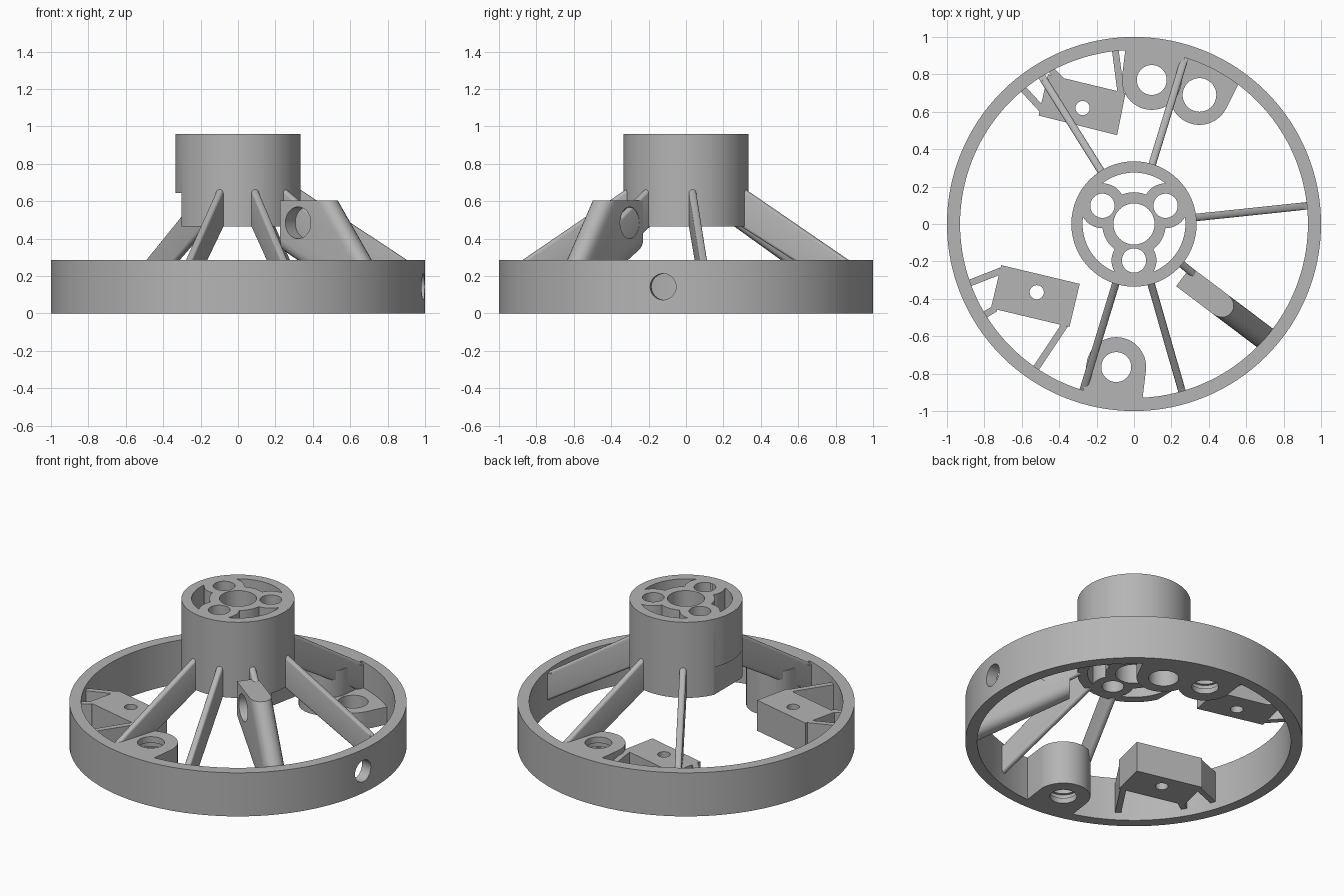
import bpy, bmesh
from math import cos, sin, radians, atan2, sqrt, pi, hypot
from mathutils import Matrix, Vector

cube = bpy.data.objects.get("Cube")
if cube:
    bpy.data.objects.remove(cube, do_unlink=True)

GREY = (0.46, 0.46, 0.46, 1)
grey = bpy.data.materials.new("plain grey")
grey.use_nodes = True
grey.diffuse_color = GREY
grey.node_tree.nodes["Principled BSDF"].inputs["Base Color"].default_value = GREY

RIM_TOP = 0.285
HUB_BASE, HUB_TOP = 0.465, 0.96


def finish(name, bm):
    bmesh.ops.recalc_face_normals(bm, faces=bm.faces)
    mesh = bpy.data.meshes.new(name)
    bm.to_mesh(mesh)
    bm.free()
    mesh.materials.append(grey)
    ob = bpy.data.objects.new(name, mesh)
    bpy.context.collection.objects.link(ob)
    return ob


def cylinder(name, r, z0, z1, x=0, y=0, segments=48):
    bm = bmesh.new()
    bmesh.ops.create_cone(bm, cap_ends=True, segments=segments, radius1=r, radius2=r,
                          depth=z1 - z0,
                          matrix=Matrix.Translation((x, y, (z0 + z1) / 2)))
    return finish(name, bm)


def extrude(name, points, direction, rounding=0):
    """Extrude a flat outline; optionally round its sloping long edges."""
    bm = bmesh.new()
    face = bm.faces.new([bm.verts.new(p) for p in points])
    new = bmesh.ops.extrude_face_region(bm, geom=[face])
    bmesh.ops.translate(bm, vec=direction,
                        verts=[g for g in new["geom"] if isinstance(g, bmesh.types.BMVert)])
    bmesh.ops.recalc_face_normals(bm, faces=bm.faces)
    if rounding:
        sloped = []
        for e in bm.edges:
            d = e.verts[1].co - e.verts[0].co
            if abs(d.x) > 0.05 and abs(d.z) > 0.05:
                sloped.append(e)
        bmesh.ops.bevel(bm, geom=sloped, offset=rounding, segments=5,
                        affect='EDGES', profile=0.5)
    return finish(name, bm)


def slab(name, outline, z0, z1):
    return extrude(name, [(x, y, z0) for x, y in outline], (0, 0, z1 - z0))


def boolean(ob, tools, operation='DIFFERENCE'):
    """Apply each boolean in turn and discard its helper."""
    for tool in tools:
        tool.hide_render = True
        mod = ob.modifiers.new("cut", 'BOOLEAN')
        mod.operation, mod.solver, mod.object = operation, 'EXACT', tool
        graph = bpy.context.evaluated_depsgraph_get()
        mesh = bpy.data.meshes.new_from_object(ob.evaluated_get(graph))
        ob.modifiers.clear()
        ob.data = mesh
        bpy.data.objects.remove(tool, do_unlink=True)
    return ob


def cross_hole(r, length, position, axis):
    hole = cylinder("hole", r, -length / 2, length / 2)
    turn = Vector(axis).to_track_quat('Z', 'Y').to_matrix().to_4x4()
    hole.data.transform(Matrix.Translation(position) @ turn)
    return hole


def radial_plate(name, profile, thickness, angle, offset=0, rounding=0):
    """Upright plate with a (radius, height) profile, turned to an angle."""
    ob = extrude(name, [(u, offset - thickness / 2, z) for u, z in profile],
                 (0, thickness, 0), rounding)
    return ob, Matrix.Rotation(radians(angle), 4, 'Z')


# Rim with a radial side hole
rim = cylinder("rim", 1, 0, RIM_TOP, segments=128)
boolean(rim, [cylinder("bore", 0.93, -0.1, 0.5, segments=128),
              cross_hole(0.07, 0.3, (0.97, -0.12, 0.143), (1, -0.12, 0))])

# Hub: outer wall, central tube and three screw tubes
hub = cylinder("hub", 0.335, HUB_BASE, HUB_TOP, segments=96)
boolean(hub, [cylinder("bore", 0.275, 0.3, 1.1, segments=96)])
spots = [(0.195 * cos(radians(a)), 0.195 * sin(radians(a))) for a in (-90, 30, 150)]
boolean(hub, [cylinder("core", 0.17, HUB_BASE, HUB_TOP)]
        + [cylinder("tube", 0.12, HUB_BASE, HUB_TOP, x, y) for x, y in spots], 'UNION')
boolean(hub, [cylinder("hole", 0.11, 0.3, 1.1)]
        + [cylinder("hole", 0.065, 0.3, 1.1, x, y) for x, y in spots])
notch = [(-0.5, -0.3), (-0.303, -0.3), (-0.303, 0.3), (-0.5, 0.3)]
boolean(hub, [slab("notch", notch, 0.3, 0.645)])

# Sloping spokes
spoke_profile = [(0.3, 0.685), (0.91, 0.285), (0.94, 0.265), (0.94, 0.08), (0.3, 0.47)]
for i, angle in enumerate((6, 73, 122, 253, 286, -40)):
    spoke, turn = radial_plate(f"spoke_{i + 1}", spoke_profile, 0.04, angle, rounding=0.017)
    spoke.data.transform(turn)

# Thick cable arm with a cross hole
arm_profile = [(0.38, 0.605), (0.7, 0.605), (0.94, 0.27), (0.94, 0.02), (0.38, 0.33)]
arm, turn = radial_plate("cable_arm", arm_profile, 0.13, -37, -0.065, 0.06)
boolean(arm, [cross_hole(0.085, 0.5, (0.5, -0.065, 0.485), (0, 1, 0))])
arm.data.transform(turn)


def boss(name, x, y, r, hole_r, top, grooves):
    """Round-nosed boss running out to the rim."""
    reach, a = hypot(x, y), atan2(y, x)
    out = sqrt(0.945 ** 2 - r ** 2)
    local = [(out, r)]
    local += [(reach + r * cos(t), r * sin(t))
              for t in (pi / 2 + pi * i / 24 for i in range(25))]
    local += [(out, -r), (0.945, 0)]
    outline = [(u * cos(a) - v * sin(a), u * sin(a) + v * cos(a)) for u, v in local]
    body = slab(name, outline, 0, top)
    boolean(body, [cylinder("hole", hole_r, -0.1, 0.5, x, y)])
    boolean(body, [cylinder("groove", hole_r + 0.015, z, z + 0.03, x, y) for z in grooves])


thread = (0.035, 0.095, 0.155, 0.215)
boss("back_threaded_boss", 0.095, 0.77, 0.16, 0.08, RIM_TOP, thread)
boss("front_threaded_boss", -0.095, -0.765, 0.16, 0.08, RIM_TOP, thread)
boss("plain_boss", 0.35, 0.69, 0.16, 0.09, 0.115, ())


def bracket(name, outline, hole, struts):
    """Drilled block held to the rim by thin struts."""
    block = slab(name, outline, 0.05, 0.25)
    boolean(block, [cylinder("hole", 0.038, -0.1, 0.5, *hole, segments=32)])
    for i, (start, end) in enumerate(struts):
        a, b = Vector(start), Vector(end)
        side = (b - a).orthogonal().normalized() * 0.018
        slab(f"{name}_strut_{i + 1}", [a + side, b + side, b - side, a - side], 0.05, 0.25)


bracket("left_bracket",
        [(-0.71, -0.22), (-0.29, -0.32), (-0.345, -0.55), (-0.765, -0.45)], (-0.52, -0.365),
        [((-0.71, -0.25), (-0.89, -0.32)), ((-0.74, -0.45), (-0.82, -0.5)),
         ((-0.37, -0.54), (-0.53, -0.78))])
bracket("back_bracket",
        [(-0.46, 0.8), (-0.045, 0.7), (-0.09, 0.475), (-0.51, 0.58)], (-0.275, 0.62),
        [((-0.48, 0.6), (-0.6, 0.73)), ((-0.39, 0.77), (-0.45, 0.83)),
         ((-0.07, 0.7), (-0.1, 0.93))])

# Smooth the round surfaces and keep the edges crisp
for ob in bpy.context.view_layer.objects:
    ob.select_set(ob.type == 'MESH')
bpy.context.view_layer.objects.active = rim
bpy.ops.object.shade_smooth_by_angle(angle=radians(30))
